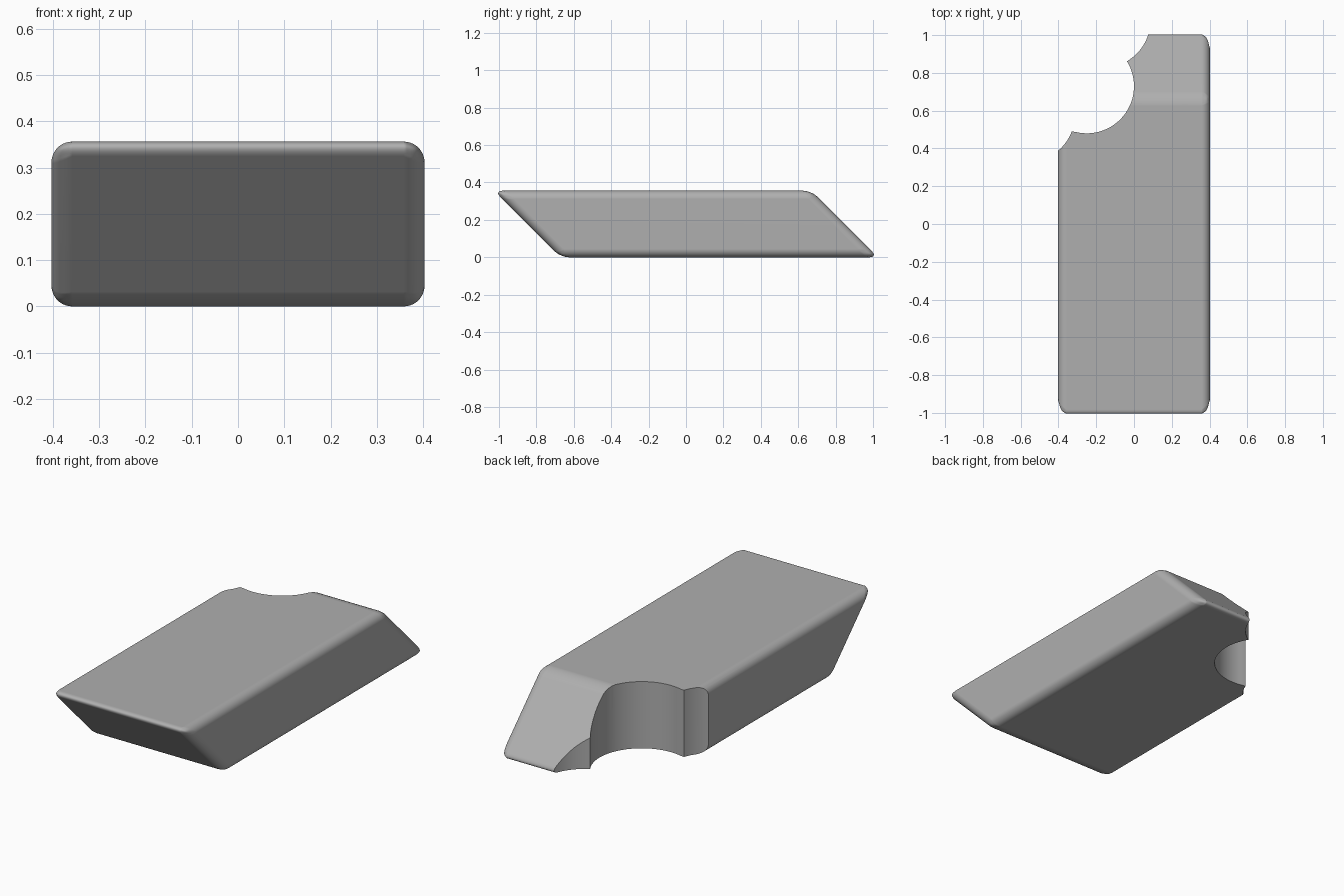
import bpy, bmesh
from math import sin, cos, atan2, pi, radians

if "Cube" in bpy.data.objects:
    bpy.data.objects.remove(bpy.data.objects["Cube"])

HALF_W, HEIGHT, BEVEL = 0.403, 0.356, 0.045
TIP = 1.026                      # acute corner before rounding
SHOULDER = TIP - HEIGHT          # obtuse corner of the 45 degree ends


def prism(name, outline, vec):
    """Extrude a closed outline along vec into a solid object."""
    bm = bmesh.new()
    face = bm.faces.new([bm.verts.new(p) for p in outline])
    ext = bmesh.ops.extrude_face_region(bm, geom=[face])
    bmesh.ops.translate(bm, vec=vec, verts=[g for g in ext["geom"] if isinstance(g, bmesh.types.BMVert)])
    bmesh.ops.recalc_face_normals(bm, faces=bm.faces)
    me = bpy.data.meshes.new(name)
    bm.to_mesh(me)
    bm.free()
    ob = bpy.data.objects.new(name, me)
    bpy.context.collection.objects.link(ob)
    return ob


def arc(center, start, end, steps, r=0.25):
    """Counter-clockwise arc around center between the directions of two points."""
    cx, cy = center
    a0 = atan2(start[1] - cy, start[0] - cx)
    a1 = atan2(end[1] - cy, end[0] - cx)
    if a1 < a0:
        a1 += 2 * pi
    return [(cx + r * cos(a0 + (a1 - a0) * i / steps),
             cy + r * sin(a0 + (a1 - a0) * i / steps), -0.2) for i in range(steps + 1)]


# Slanted bar with rounded edges
profile = [(-SHOULDER, 0), (TIP, 0), (SHOULDER, HEIGHT), (-TIP, HEIGHT)]
bar = prism("bitten_bar", [(-HALF_W, y, z) for y, z in profile], (2 * HALF_W, 0, 0))
bev = bar.modifiers.new("rounding", "BEVEL")
bev.width, bev.segments, bev.limit_method = BEVEL, 10, "NONE"

# Mid grey surface
grey = bpy.data.materials.new("mid_grey")
grey.diffuse_color = (0.43, 0.43, 0.43, 1)
grey.use_nodes = True
grey.node_tree.nodes["Principled BSDF"].inputs["Base Color"].default_value = grey.diffuse_color
bar.data.materials.append(grey)

# Bite: three scalloped arcs closed outside the corner
p_low, p_high = (-0.331, 0.49), (-0.037, 0.861)
outline = (arc((-0.563, 0.579), (-0.45, 0.34), p_low, 14)
           + arc((-0.25, 0.73), p_low, p_high, 32)[1:]
           + arc((-0.163, 1.078), p_high, (0.09, 1.07), 16)[1:]
           + [(0.08, 1.3, -0.2), (-0.8, 1.3, -0.2), (-0.8, 0.34, -0.2)])
bite = prism("bite_cutter", outline, (0, 0, 0.8))
bite.data.materials.append(grey)
bite.hide_render = True
cut = bar.modifiers.new("bite", "BOOLEAN")
cut.operation, cut.solver, cut.object = "DIFFERENCE", "EXACT", bite

# Apply the modifiers, remove the cutter, shade smooth with sharp cut edges
bpy.ops.object.select_all(action="DESELECT")
bar.select_set(True)
bpy.context.view_layer.objects.active = bar
for name in ("rounding", "bite"):
    bpy.ops.object.modifier_apply(modifier=name)
bpy.data.objects.remove(bite)
bpy.ops.object.shade_smooth_by_angle(angle=radians(35))
wn = bar.modifiers.new("flat_face_normals", "WEIGHTED_NORMAL")
wn.keep_sharp = True
